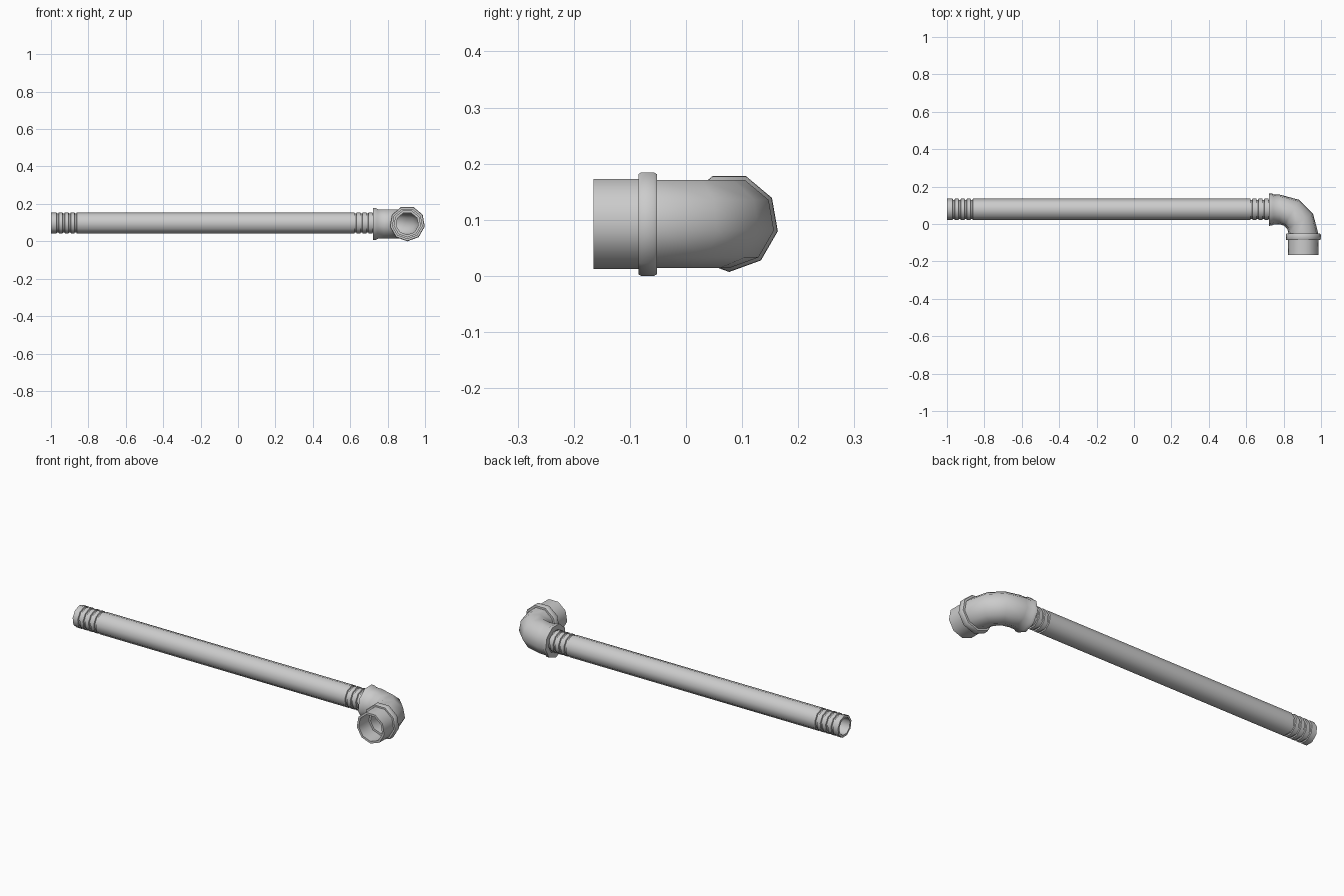
import bpy, bmesh
from math import sin, cos, pi, radians
from mathutils import Vector

if "Cube" in bpy.data.objects:
    bpy.data.objects.remove(bpy.data.objects["Cube"])

SIDES = 9


def sweep(name, rings, z, start):
    """Closed hollow skin through rings of (x, y, heading in degrees, radius)."""
    bm = bmesh.new()
    loops = []
    for x, y, heading, r in rings:
        h = radians(heading)
        side = Vector((-sin(h), cos(h), 0))
        up = Vector((0, 0, 1))
        loop = []
        for i in range(SIDES):
            a = radians(start) + 2 * pi * i / SIDES
            loop.append(bm.verts.new(Vector((x, y, z)) + side * (r * cos(a)) + up * (r * sin(a))))
        loops.append(loop)
    for a, b in zip(loops, loops[1:] + loops[:1]):
        for i in range(SIDES):
            j = (i + 1) % SIDES
            bm.faces.new((a[i], a[j], b[j], b[i]))
    bmesh.ops.recalc_face_normals(bm, faces=bm.faces)
    mesh = bpy.data.meshes.new(name)
    bm.to_mesh(mesh)
    bm.free()
    ob = bpy.data.objects.new(name, mesh)
    bpy.context.collection.objects.link(ob)
    bpy.ops.object.select_all(action='DESELECT')
    ob.select_set(True)
    bpy.context.view_layer.objects.active = ob
    bpy.ops.object.shade_smooth_by_angle(angle=radians(48))
    return ob


# Pipe with narrow grooves near both ends
PIPE_Y, PIPE_R, GROOVE_R, BORE_R = 0.078, 0.058, 0.052, 0.046
profile = [(-1.0, PIPE_R)]
for gx in (-0.97, -0.938, -0.906, -0.874, 0.622, 0.654, 0.686, 0.718):
    profile += [(gx, PIPE_R), (gx + 0.002, GROOVE_R), (gx + 0.010, GROOVE_R), (gx + 0.012, PIPE_R)]
profile += [(0.775, PIPE_R), (0.775, BORE_R), (-1.0, BORE_R)]
sweep("pipe", [(x, PIPE_Y, 0, r) for x, r in profile], 0.097, 90)

# Elbow: flange on the pipe side, three-segment bend, collar and open socket
PX, PY, BEND = 0.78, -0.048, 0.125
CX, CY = PX + BEND, PY + BEND


def bend(r, angles):
    return [(PX + BEND * cos(radians(a)), PY + BEND * sin(radians(a)), a - 90, r) for a in angles]


rings = [(x, CY, 0, r) for x, r in ((0.722, 0.088), (0.738, 0.087), (0.748, 0.081))]
rings += bend(0.081, (90, 60, 30, 0))
rings += [(CX, y, -90, r) for y, r in (
    (-0.052, 0.081), (-0.052, 0.092), (-0.057, 0.095), (-0.080, 0.095), (-0.085, 0.092),
    (-0.085, 0.083), (-0.165, 0.083), (-0.165, 0.071), (-0.080, 0.071), (-0.080, 0.060))]
rings += bend(0.060, (0, 30, 60, 90))
rings += [(0.722, CY, 0, 0.060)]
sweep("elbow_fitting", rings, 0.095, -90)
